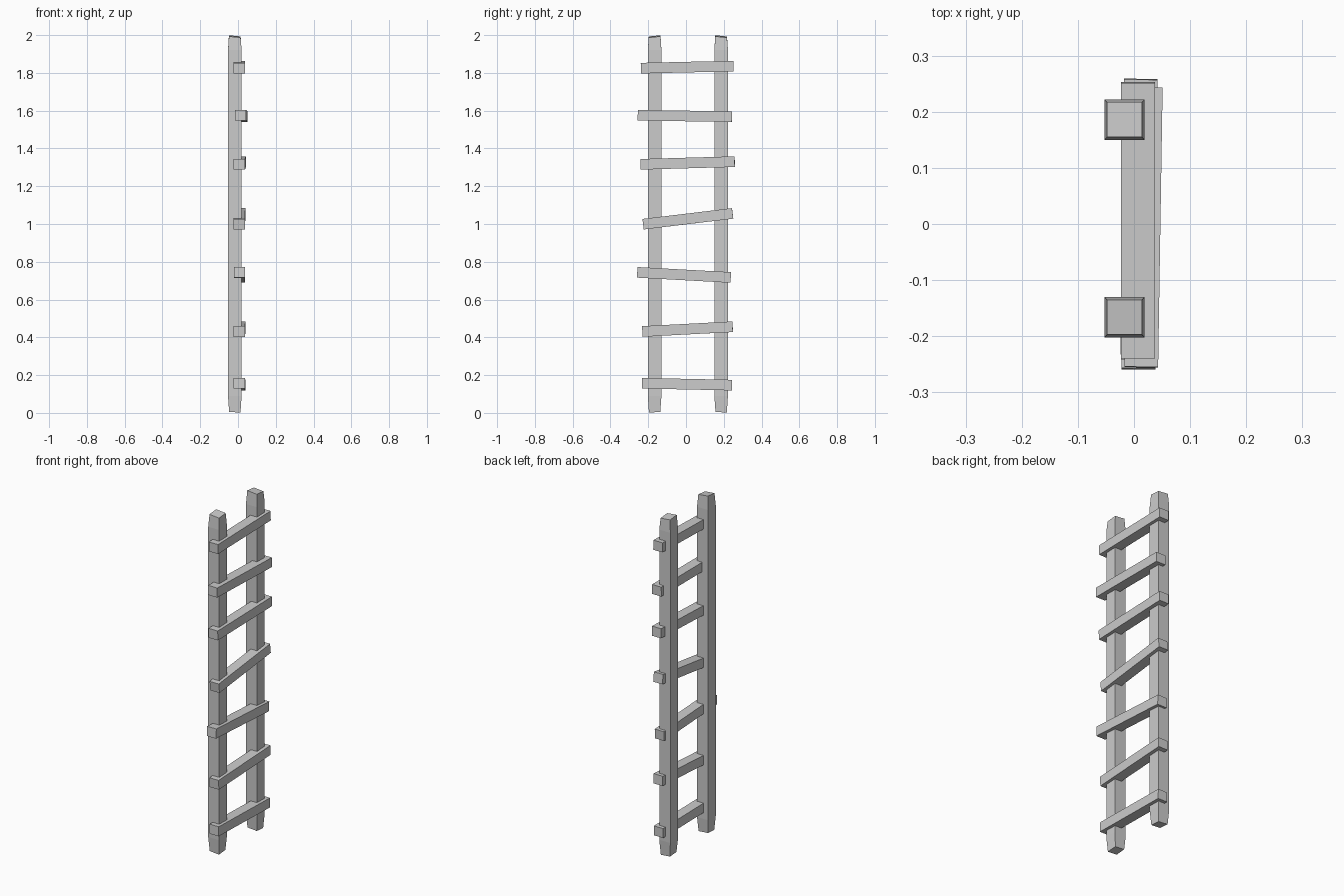
import bpy
from mathutils import Vector

if "Cube" in bpy.data.objects:
    bpy.data.objects.remove(bpy.data.objects["Cube"])


def loft(name, rings):
    """Closed four-sided bar through a list of four-corner rings."""
    verts = [p for r in rings for p in r]
    faces = [(3, 2, 1, 0)]
    for k in range(len(rings) - 1):
        a, b = 4 * k, 4 * k + 4
        faces += [(a + i, a + (i + 1) % 4, b + (i + 1) % 4, b + i) for i in range(4)]
    n = len(verts)
    faces.append((n - 4, n - 3, n - 2, n - 1))
    me = bpy.data.meshes.new(name)
    me.from_pydata(verts, [], faces)
    me.update()
    ob = bpy.data.objects.new(name, me)
    bpy.context.collection.objects.link(ob)
    return ob


CORNERS = [(-1, -1), (1, -1), (1, 1), (-1, 1)]


# Upright posts: square bars, slightly narrowed and skewed at both ends
def post(name, y, side):
    rings = []
    for z, half, tilt in [(0.006, 0.030, -0.005), (0.09, 0.036, 0),
                          (1.92, 0.036, 0), (1.993, 0.031, -0.006)]:
        rings.append([(-0.017 + cx * half, y + cy * half,
                       z + tilt * (cx - side * cy) / 2) for cx, cy in CORNERS])
    loft(name, rings)


post("front_post", -0.166, 1)
post("back_post", 0.186, -1)


# Rungs: rough boxes nailed across the posts, each a little crooked
def rung(name, start, end):
    a, b = Vector(start), Vector(end)
    d = (b - a).normalized()
    side = d.cross(Vector((0, 0, 1))).normalized()
    up = side.cross(d)
    rings = [[p + side * cx * 0.030 + up * cy * 0.028 for cx, cy in CORNERS]
             for p in (b, a)]
    loft(name, rings)


# y start, z start, y end, z end, x start, x end
RUNGS = [
    (-0.232, 0.157, 0.243, 0.147, 0.006, 0.009),
    (-0.231, 0.431, 0.247, 0.456, 0.006, 0.010),
    (-0.258, 0.744, 0.237, 0.717, 0.008, 0.007),
    (-0.227, 0.999, 0.247, 1.056, 0.006, 0.009),
    (-0.241, 1.316, 0.258, 1.330, 0.007, 0.012),
    (-0.255, 1.576, 0.243, 1.568, 0.013, 0.021),
    (-0.239, 1.825, 0.252, 1.836, 0.007, 0.007),
]
for i, (y0, z0, y1, z1, x0, x1) in enumerate(RUNGS, 1):
    rung(f"rung_{i}", (x0, y0, z0), (x1, y1, z1))
